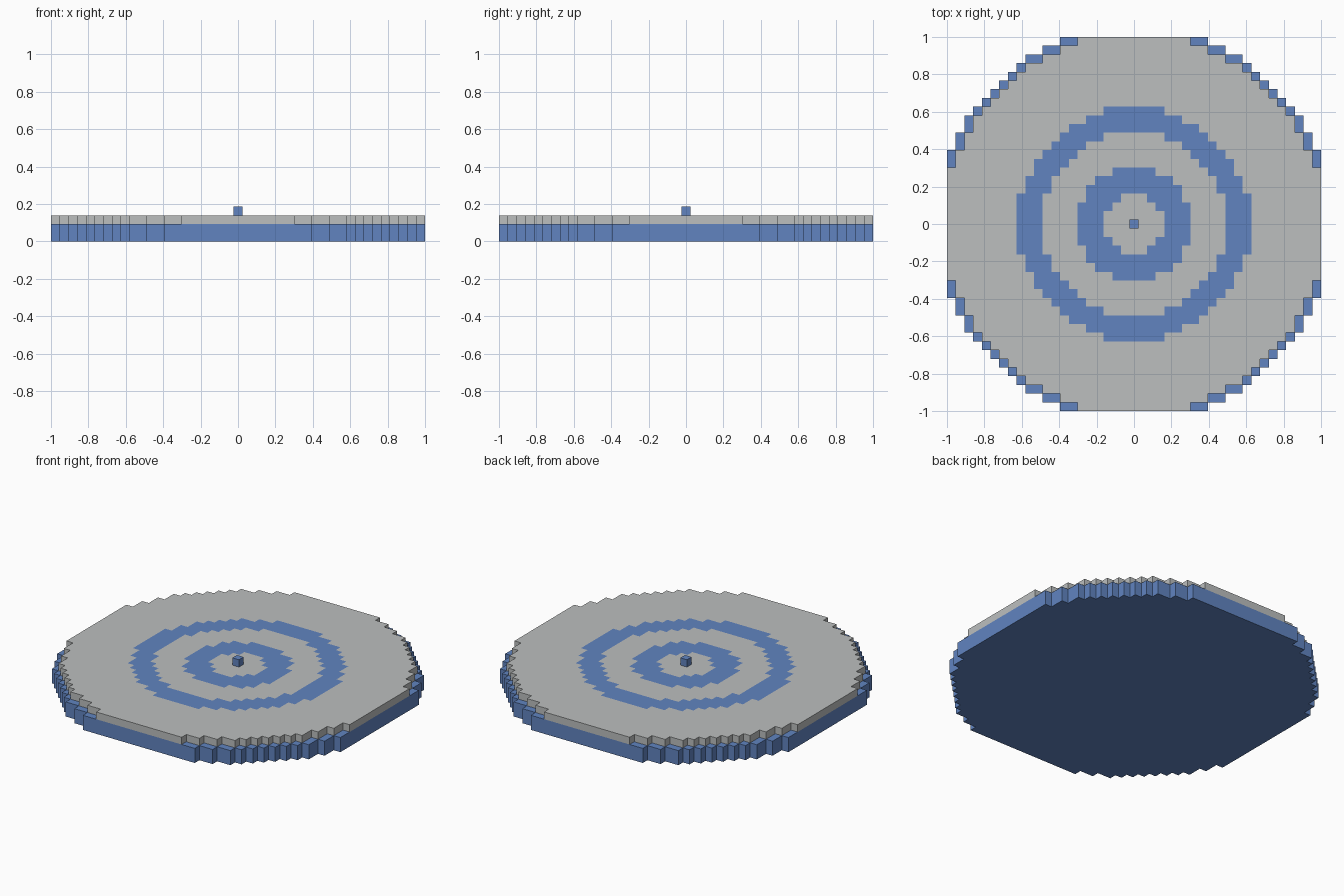
import bpy
import bmesh

if "Cube" in bpy.data.objects:
    bpy.data.objects.remove(bpy.data.objects["Cube"], do_unlink=True)

CELLS = 43
HALF = CELLS // 2
SIZE = 2 / CELLS


def make_material(name, color):
    mat = bpy.data.materials.new(name)
    mat.use_nodes = True
    mat.diffuse_color = color
    mat.node_tree.nodes["Principled BSDF"].inputs["Base Color"].default_value = color
    return mat


blue = make_material("blue", (0.119, 0.231, 0.527, 1))
grey = make_material("light grey", (0.503, 0.521, 0.521, 1))


def block_disc(name, limit, level, layers, materials, is_painted=None):
    """Stepped disc: square cells whose squared radius is within the limit."""
    bm = bmesh.new()
    corners = {}

    def corner(i, j):
        if (i, j) not in corners:
            corners[i, j] = bm.verts.new(((i - 0.5) * SIZE, (j - 0.5) * SIZE, level * SIZE))
        return corners[i, j]

    span = range(-HALF, HALF + 1)
    for i in span:
        for j in span:
            if i * i + j * j <= limit:
                bm.faces.new([corner(i, j), corner(i, j + 1),
                              corner(i + 1, j + 1), corner(i + 1, j)])

    # Raise the disc to its full thickness
    result = bmesh.ops.extrude_face_region(bm, geom=bm.faces[:], use_keep_orig=True)
    raised = [v for v in result["geom"] if isinstance(v, bmesh.types.BMVert)]
    bmesh.ops.translate(bm, verts=raised, vec=(0, 0, layers * SIZE))
    bmesh.ops.recalc_face_normals(bm, faces=bm.faces[:])

    # Colour the painted cells of the upper side
    if is_painted:
        for face in bm.faces:
            if face.normal.z > 0.5:
                center = face.calc_center_median() / SIZE
                if is_painted(round(center.x) ** 2 + round(center.y) ** 2):
                    face.material_index = 1

    mesh = bpy.data.meshes.new(name)
    bm.to_mesh(mesh)
    bm.free()
    for mat in materials:
        mesh.materials.append(mat)
    obj = bpy.data.objects.new(name, mesh)
    bpy.context.collection.objects.link(obj)
    return obj


def in_rings(r2):
    return 11 < r2 <= 42 or 111 < r2 <= 179


# Wide base, slightly smaller top slab with two rings, and a centre stud
block_disc("base", 508, 0, 2, [blue])
block_disc("top_slab", 479, 2, 1, [grey, blue], in_rings)
block_disc("centre_stud", 0, 3, 1, [blue])
